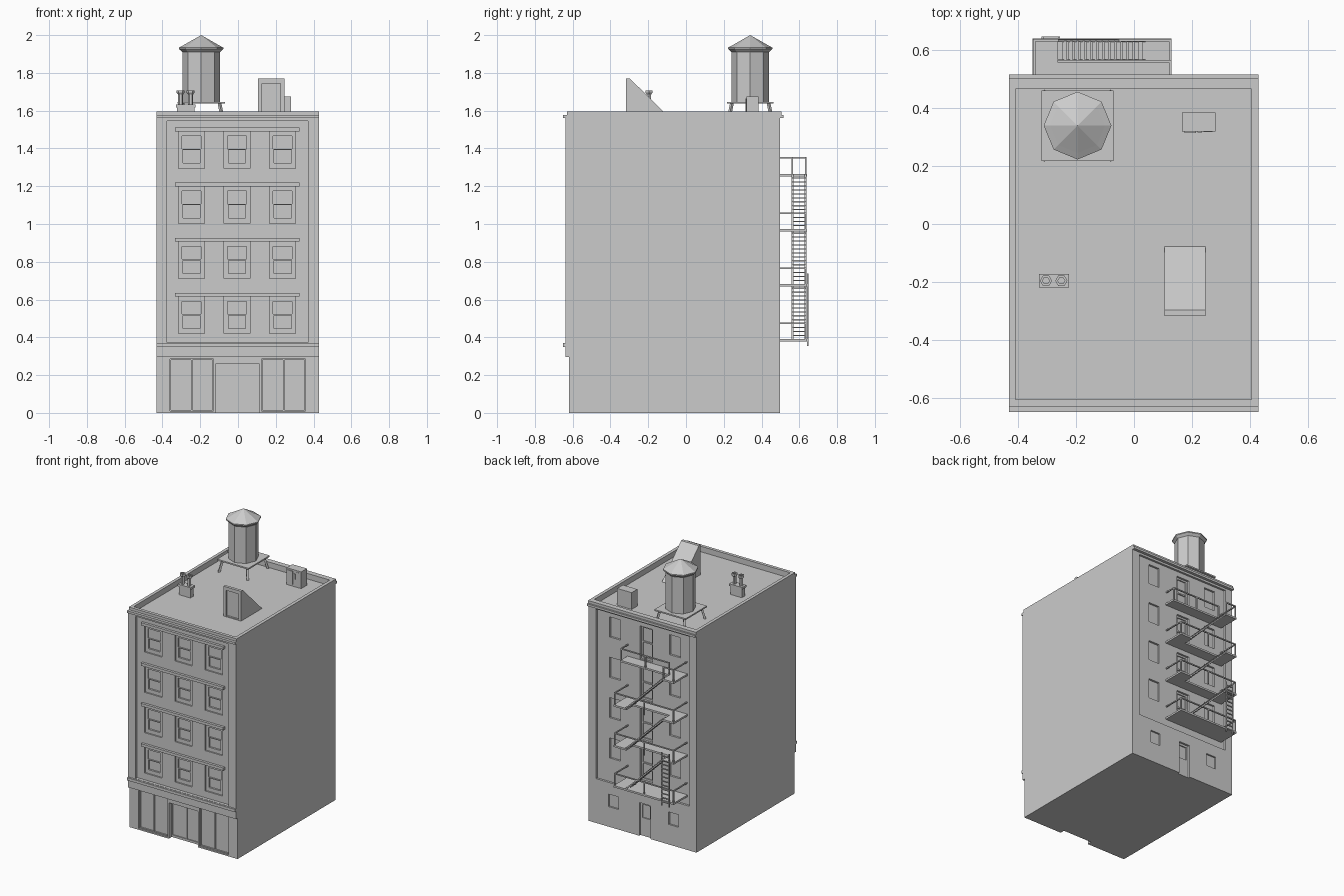
import bpy, bmesh, math
from mathutils import Vector, Matrix

if "Cube" in bpy.data.objects:
    bpy.data.objects.remove(bpy.data.objects["Cube"])


def finish(name, bm):
    bmesh.ops.recalc_face_normals(bm, faces=bm.faces)
    me = bpy.data.meshes.new(name)
    bm.to_mesh(me)
    bm.free()
    ob = bpy.data.objects.new(name, me)
    bpy.context.collection.objects.link(ob)
    return ob


def add_box(bm, x0, x1, y0, y1, z0, z1):
    m = Matrix.Translation(((x0 + x1) / 2, (y0 + y1) / 2, (z0 + z1) / 2))
    m = m @ Matrix.Diagonal((x1 - x0, y1 - y0, z1 - z0, 1))
    bmesh.ops.create_cube(bm, size=1, matrix=m)


def boxes(name, items):
    bm = bmesh.new()
    for b in items:
        add_box(bm, *b)
    return finish(name, bm)


def bars(name, segs, w=0.008):
    """Square bars between pairs of points."""
    bm = bmesh.new()
    for p, q in segs:
        p, q = Vector(p), Vector(q)
        d = q - p
        m = Matrix.Translation((p + q) / 2) @ d.to_track_quat('Z', 'Y').to_matrix().to_4x4()
        bmesh.ops.create_cube(bm, size=1, matrix=m @ Matrix.Diagonal((w, w, d.length + w / 2, 1)))
    return finish(name, bm)


def extrude_x(name, prof, x0, x1):
    bm = bmesh.new()
    f = bm.faces.new([bm.verts.new((x0, y, z)) for y, z in prof])
    r = bmesh.ops.extrude_face_region(bm, geom=[f])
    bmesh.ops.translate(bm, vec=(x1 - x0, 0, 0),
                        verts=[v for v in r['geom'] if isinstance(v, bmesh.types.BMVert)])
    return finish(name, bm)


def lathe(name, prof, n, centres):
    """Closed n-sided turned solids from (radius, z) points."""
    bm = bmesh.new()
    for cx, cy in centres:
        rings = [[bm.verts.new((cx + r * math.cos(2 * math.pi * i / n),
                                cy + r * math.sin(2 * math.pi * i / n), z)) for i in range(n)]
                 for r, z in prof]
        for a, b in zip(rings, rings[1:]):
            for i in range(n):
                bm.faces.new((a[i], a[(i + 1) % n], b[(i + 1) % n], b[i]))
        bm.faces.new(rings[0])
        bm.faces.new(rings[-1])
    bmesh.ops.remove_doubles(bm, verts=bm.verts, dist=1e-5)
    return finish(name, bm)


def cut(ob, items):
    c = boxes("cutter", items)
    c.hide_render = True
    mod = ob.modifiers.new("cut", 'BOOLEAN')
    mod.operation, mod.object, mod.solver = 'DIFFERENCE', c, 'EXACT'
    bpy.context.view_layer.objects.active = ob
    bpy.ops.object.modifier_apply(modifier=mod.name)
    bpy.data.objects.remove(c)


STEP = 0.2915
COLS = (-0.246, -0.005, 0.236)
ROWS = [1.49 - STEP * i for i in range(4)]
DECKS = [0.39 + STEP * i for i in range(4)]

# Building body with cornices
body = extrude_x("building", [
    (-.619, 0), (-.619, .295), (-.637, .295), (-.637, .35), (-.65, .35), (-.65, .37),
    (-.637, .37), (-.637, 1.56), (-.65, 1.56), (-.65, 1.576), (-.63, 1.576), (-.63, 1.595),
    (.505, 1.595), (.505, 1.576), (.517, 1.576), (.517, 1.56), (.497, 1.56), (.497, 0)], -.432, .43)

# Roof well, facade recesses, shopfront bays
cut(body, [(-.409, .406, -.607, .467, 1.555, 1.7),
           (-.375, .371, -.7, -.615, .372, 1.545),
           (-.375, .371, .482, .6, .32, 1.545),
           (-.36, -.13, -.7, -.609, .01, .285),
           (.125, .357, -.7, -.609, .01, .285),
           (-.12, .115, -.7, -.585, -.05, .26)])
# Window reveals, shop panes, rear windows and doors
level = [(x - .069, x + .069, -.63, -.605, z - .195, z) for x in COLS for z in ROWS]
for a, b, y, top in ((-.36, -.13, -.601, .28), (.125, .357, -.601, .28), (-.12, .115, -.578, .255)):
    mid = (a + b) / 2
    level += [(a + .006, mid - .004, -.613 if top > .26 else -.6, y, .016, top),
              (mid + .004, b - .006, -.613 if top > .26 else -.6, y, .016, top)]
for d in DECKS:
    level += [(x - .043, x + .043, .468, .49, d + .1, d + .245) for x in (-.25, .23)]
    level.append((-.07, .03, .468, .49, d + .006, d + .245))
level += [(x - .04, x + .04, .485, .55, .145, .235) for x in (-.25, .23)]
level.append((-.065, .025, .482, .55, -.05, .24))
cut(body, level)
# Sash panes
panes = []
for x in COLS:
    for z in ROWS:
        panes += [(x - .05, x + .05, -.61, -.597, z - .093, z - .025),
                  (x - .046, x + .046, -.61, -.592, z - .168, z - .099)]
for d in DECKS:
    panes += [(-.056, .016, .46, .475, d + .135, d + .232), (-.056, .016, .46, .475, d + .02, d + .125)]
panes.append((-.05, .01, .474, .49, .13, .225))
cut(body, panes)

# Ledges above each row of windows
boxes("window_ledges", [(-.333, .325, -.633, -.61, z, z + .02) for z in ROWS])

# Stair bulkhead on the roof
bulk = extrude_x("stair_bulkhead", [(-.318, 1.55), (-.318, 1.77), (-.297, 1.77), (-.073, 1.55)], .105, .247)
cut(bulk, [(.126, .226, -.4, -.305, 1.56, 1.745)])

# Air unit
boxes("air_unit", [(.165, .281, .32, .385, 1.55, 1.676),
                   (.175, .215, .315, .325, 1.57, 1.665),
                   (.22, .235, .316, .325, 1.61, 1.65),
                   (.24, .272, .3175, .325, 1.575, 1.665)])

# Chimney with two pots
boxes("chimney", [(-.322, -.23, -.215, -.177, 1.55, 1.617), (-.328, -.224, -.22, -.172, 1.617, 1.632)])
lathe("chimney_pots", [(.013, 1.625), (.013, 1.685), (.021, 1.695), (.021, 1.708), (.012, 1.708), (.012, 1.69)],
      6, [(-.304, -.196), (-.251, -.196)])

# Water tower
TX, TY = -.195, .34
boxes("tower_platform", [(TX - .125, TX + .125, TY - .122, TY + .122, 1.637, 1.647)])
bars("tower_legs", [((TX + sx * .098, TY + sy * .098, 1.635), (TX + sx * .114, TY + sy * .114, 1.555))
                    for sx in (-1, 1) for sy in (-1, 1)], .014)
lathe("water_tank", [(.1, 1.645), (.1, 1.92)], 8, [(TX, TY)])
lathe("tank_roof", [(.1, 1.91), (.117, 1.926), (.117, 1.934), (.095, 1.946), (0, 2.0)], 8, [(TX, TY)])

# Fire escape decks
decks, rails = [], []
for i, d in enumerate(DECKS):
    z0, h = d - .013, d + .085
    if i == 0:
        decks.append((-.35, .13, .475, .64, z0, d))
    else:
        decks += [(-.35, .13, .475, .562, z0, d), (-.35, -.262, .562, .64, z0, d)]
        if i < 3:
            decks.append((.03, .13, .562, .64, z0, d))
    # Railings
    if i < 3:
        path = [(-.345, .48), (-.345, .635), (-.11, .635), (.125, .635), (.125, .48)]
    else:
        path = [(-.345, .48), (-.345, .635), (-.265, .635)]
        inner = [(-.26, .562), (-.07, .562), (.125, .562), (.125, .48)]
        rails += [((*p, h), (*q, h)) for p, q in zip(inner, inner[1:])]
        rails += [((*p, d), (*p, h)) for p in inner[:-1]]
    rails += [((*p, h), (*q, h)) for p, q in zip(path, path[1:])]
    rails += [((*p, d - .01), (*p, h)) for p in path[1:]if p[1] > .5]
boxes("escape_decks", decks)
bars("escape_railings", rails)

# Fire escape stairs
treads, strings = [], []
N = 14
for d in DECKS[:3]:
    for k in range(1, N):
        x, z = .03 - .29 * k / N, d + STEP * k / N
        treads.append((x - .008, x + .008, .565, .632, z - .004, z + .002))
    strings += [((.035, y, d), (-.262, y, d + STEP - .006)) for y in (.564, .633)]
boxes("escape_treads", treads)
bars("escape_stringers", strings, .009)

# Drop ladder
bars("drop_ladder", [((x, .645, .355), (x, .645, .735)) for x in (-.316, -.259)] +
     [((-.316, .645, .38 + .03 * k), (-.259, .645, .38 + .03 * k)) for k in range(12)], .007)
